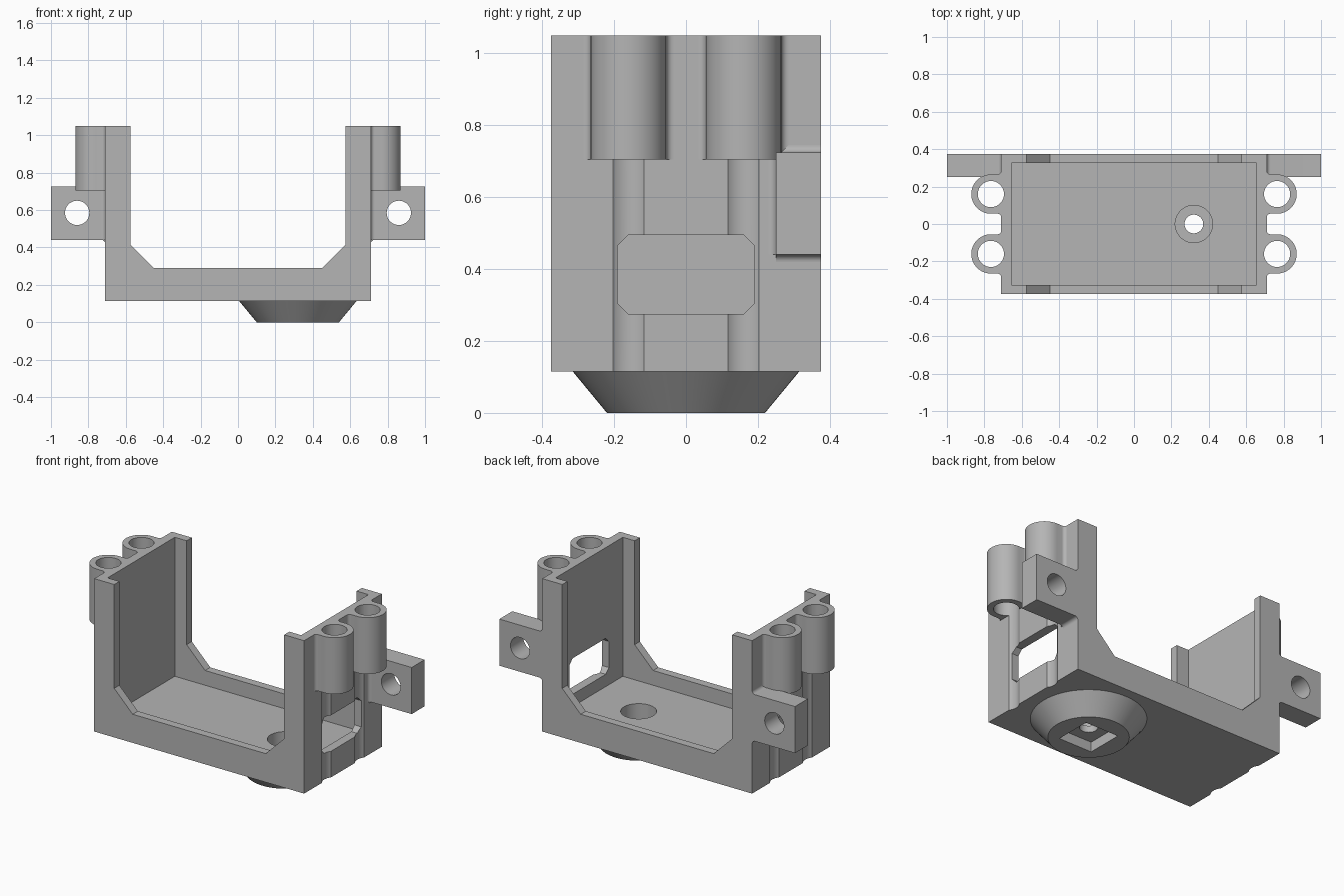
import bpy, bmesh, math

cube = bpy.data.objects.get("Cube")
if cube:
    bpy.data.objects.remove(cube, do_unlink=True)

GREY = (0.46, 0.46, 0.46, 1)
mat = bpy.data.materials.new("plain grey")
mat.use_nodes = True
mat.diffuse_color = GREY
mat.node_tree.nodes["Principled BSDF"].inputs["Base Color"].default_value = GREY

WALL = 0.71       # outer face of the side walls
DEPTH = 0.375     # half depth of the frame
BASE = 0.115      # underside of the frame
TOP = 1.05
FLOOR = 0.2
F = 0.02          # fillet radius
POST_X, POST_Y, POST_R, BORE_R = 0.765, 0.16, 0.105, 0.07
TAB_LOW, TAB_HIGH, TAB_FRONT = 0.44, 0.725, 0.25
FOOT_X = 0.32


def arc(cx, cy, r, start, end, n=8):
    angles = [math.radians(start + (end - start) * i / n) for i in range(n + 1)]
    return [(cx + r * math.cos(a), cy + r * math.sin(a)) for a in angles]


def circle(cx, cy, r):
    return arc(cx, cy, r, 0, 360, 48)[:-1]


def box(x0, x1, y0, y1):
    return [(x0, y0), (x1, y0), (x1, y1), (x0, y1)]


def prism(name, pts, axis, lo, hi):
    """Extrude a flat outline along one axis."""
    place = {"x": lambda a, b: (lo, a, b),
             "y": lambda a, b: (a, lo, b),
             "z": lambda a, b: (a, b, lo)}[axis]
    step = [(hi - lo) * (axis == k) for k in "xyz"]
    bm = bmesh.new()
    face = bm.faces.new([bm.verts.new(place(a, b)) for a, b in pts])
    ext = bmesh.ops.extrude_face_region(bm, geom=[face], use_keep_orig=True)
    moved = [g for g in ext["geom"] if isinstance(g, bmesh.types.BMVert)]
    bmesh.ops.translate(bm, verts=moved, vec=step)
    return finish(name, bm)


def finish(name, bm):
    bmesh.ops.recalc_face_normals(bm, faces=bm.faces)
    mesh = bpy.data.meshes.new(name)
    bm.to_mesh(mesh)
    bm.free()
    mesh.materials.append(mat)
    obj = bpy.data.objects.new(name, mesh)
    bpy.context.scene.collection.objects.link(obj)
    return obj


def cut(obj, pts, axis, lo, hi):
    """Subtract a prism and bake the result."""
    cutter = prism("cutter", pts, axis, lo, hi)
    cutter.hide_render = True
    mod = obj.modifiers.new("cut", "BOOLEAN")
    mod.operation, mod.solver, mod.object = "DIFFERENCE", "EXACT", cutter
    graph = bpy.context.evaluated_depsgraph_get()
    mesh = bpy.data.meshes.new_from_object(obj.evaluated_get(graph))
    obj.modifiers.clear()
    obj.data = mesh
    bpy.data.objects.remove(cutter, do_unlink=True)


def flip(pts, s):
    return [(a * s, b) for a, b in pts]


parts = []

# U-shaped frame with chamfered inner corners, hollowed into a tray
half = [(0.45, 0.29), (0.575, 0.415), (0.575, TOP), (WALL, TOP), (WALL, BASE)]
frame = prism("frame", half + flip(half[::-1], -1), "y", -DEPTH, DEPTH)
cut(frame, box(-0.655, 0.655, -0.325, 0.325), "z", FLOOR, TOP + 0.2)
parts.append(frame)

# Chamfered window in the +x wall
w, lo, hi, c = 0.19, 0.275, 0.495, 0.03
window = [(-w + c, lo), (w - c, lo), (w, lo + c), (w, hi - c),
          (w - c, hi), (-w + c, hi), (-w, hi - c), (-w, lo + c)]
cut(frame, window, "x", 0.6, 0.8)

for s, side in ((1, "left"), (-1, "right")):
    # Bored posts, whose bores run down the wall as grooves
    for y, end in ((-POST_Y, "front"), (POST_Y, "back")):
        outline = (arc(WALL + F, y - POST_R - F, F, 180, 90)
                   + arc(POST_X, y, POST_R, -90, 90, 32)
                   + arc(WALL + F, y + POST_R + F, F, 270, 180))
        post = prism(f"{end}_{side}_post", flip(outline, s), "z", 0.705, TOP)
        bore = circle(POST_X * s, y, BORE_R)
        cut(post, bore, "z", 0, 1.2)
        cut(frame, bore, "z", 0, 1.2)
        parts.append(post)

    # Mounting tab blended into the wall, with a bolt hole
    outline = (arc(WALL + F, TAB_LOW - F, F, 180, 90)
               + [(1, TAB_LOW), (1, TAB_HIGH)]
               + arc(WALL + F, TAB_HIGH + F, F, 270, 180))
    tab = prism(f"{side}_tab", flip(outline, s), "y", TAB_FRONT, DEPTH)
    cut(tab, circle(0.86 * s, 0.585, 0.065), "y", 0, 1)
    fillet = [(WALL, TAB_FRONT)] + arc(WALL + F, TAB_FRONT - F, F, 90, 180)
    blend = prism(f"{side}_tab_fillet", flip(fillet, s), "z", TAB_LOW, 0.705)
    parts += [tab, blend]

# Tapered foot under the floor
bm = bmesh.new()
bmesh.ops.create_cone(bm, cap_ends=True, segments=64, radius1=0.22,
                      radius2=0.315, depth=BASE)
bmesh.ops.translate(bm, verts=bm.verts, vec=(FOOT_X, 0, BASE / 2))
foot = finish("foot", bm)
p = 0.112
cut(foot, box(FOOT_X - p, FOOT_X + p, -p, p), "z", -0.1, 0.06)
cut(foot, circle(FOOT_X, 0, 0.05), "z", -0.1, 0.3)
for obj in (foot, frame):
    cut(obj, circle(FOOT_X, 0, 0.1), "z", 0.1, 0.3)
parts.append(foot)

# Smooth the round surfaces, keep hard edges
bpy.ops.object.select_all(action="DESELECT")
for obj in parts:
    obj.select_set(True)
bpy.context.view_layer.objects.active = frame
bpy.ops.object.shade_smooth_by_angle(angle=math.radians(30))
